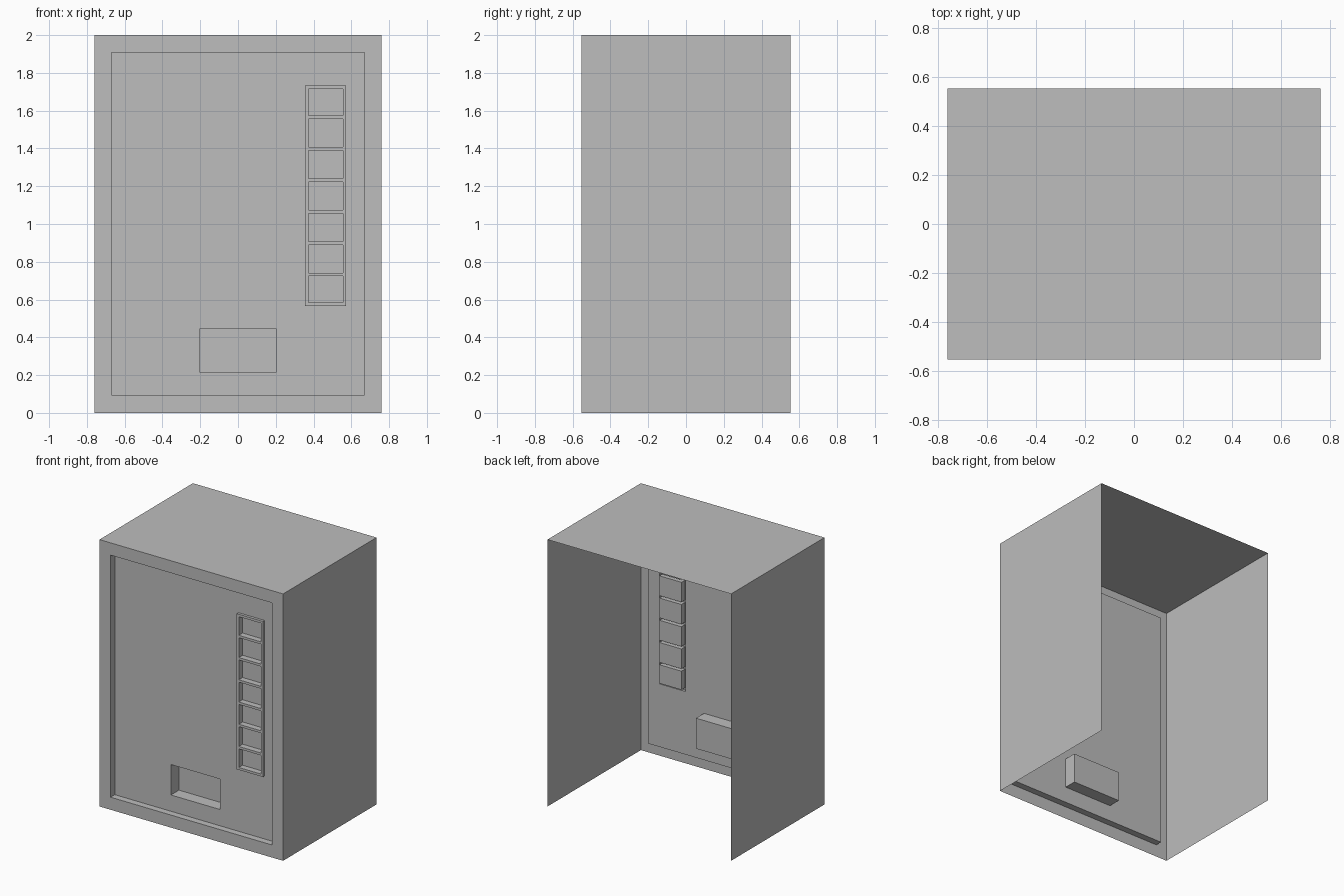
import bpy
import bmesh

default_cube = bpy.data.objects.get("Cube")
if default_cube:
    bpy.data.objects.remove(default_cube, do_unlink=True)

grey = bpy.data.materials.new("cabinet_grey")
grey.use_nodes = True
grey.diffuse_color = (0.51, 0.51, 0.51, 1)
grey.node_tree.nodes["Principled BSDF"].inputs["Base Color"].default_value = (0.51, 0.51, 0.51, 1)

# Depth planes, front to back
FRONT, BACK = -0.553, 0.553
PANEL = -0.503
BUTTON_FRONT, BUTTON_BACK = -0.523, -0.478
CHUTE_BACK = -0.408

# Rectangles as (x0, x1, z0, z1)
BODY = (-0.761, 0.761, 0, 2)
RECESS = (-0.669, 0.669, 0.094, 1.908)
CHUTE = (-0.204, 0.203, 0.216, 0.444)
BUTTONS = (0.355, 0.573, 0.566, 1.732)


def corners(rect):
    x0, x1, z0, z1 = rect
    return [(x0, z0), (x1, z0), (x1, z1), (x0, z1)]


def quad(bm, points):
    bm.faces.new([bm.verts.new(p) for p in points])


def walls(bm, rect, y_start, y_end, skip=()):
    """Sweep the outline of a rectangle along y."""
    c = corners(rect)
    for i in range(4):
        if i not in skip:
            (ax, az), (bx, bz) = c[i], c[(i + 1) % 4]
            quad(bm, [(ax, y_start, az), (bx, y_start, bz),
                      (bx, y_end, bz), (ax, y_end, az)])


def sheet(bm, rect, y, holes=()):
    """Front-facing flat sheet with rectangular holes."""
    xs = sorted({v for r in (rect, *holes) for v in r[:2]})
    zs = sorted({v for r in (rect, *holes) for v in r[2:]})
    for x0, x1 in zip(xs, xs[1:]):
        for z0, z1 in zip(zs, zs[1:]):
            cx, cz = (x0 + x1) / 2, (z0 + z1) / 2
            if not any(h[0] < cx < h[1] and h[2] < cz < h[3] for h in holes):
                quad(bm, [(x, y, z) for x, z in corners((x0, x1, z0, z1))])


def finish(name, bm):
    bmesh.ops.remove_doubles(bm, verts=bm.verts, dist=0.0001)
    mesh = bpy.data.meshes.new(name)
    bm.to_mesh(mesh)
    bm.free()
    mesh.materials.append(grey)
    bpy.context.collection.objects.link(bpy.data.objects.new(name, mesh))


# Cabinet: sides and top, open at the back and bottom
bm = bmesh.new()
walls(bm, BODY, BACK, FRONT, skip=(0,))
finish("cabinet_shell", bm)

# Front rim with the step back to the panel
bm = bmesh.new()
sheet(bm, BODY, FRONT, [RECESS])
walls(bm, RECESS, FRONT, PANEL)
finish("front_rim", bm)

# Recessed panel
bm = bmesh.new()
sheet(bm, RECESS, PANEL, [CHUTE, BUTTONS])
finish("front_panel", bm)

# Dispensing chute
bm = bmesh.new()
walls(bm, CHUTE, PANEL, CHUTE_BACK)
sheet(bm, CHUTE, CHUTE_BACK)
finish("dispensing_chute", bm)

# Raised button frame with a column of evenly spaced pockets
COUNT, GAP, BORDER = 7, 0.009, 0.018
x0, x1, z0, z1 = BUTTONS
pitch = (z1 - z0) / COUNT
pockets = []
for i in range(COUNT):
    low, high = z0 + i * pitch, z0 + (i + 1) * pitch
    pockets.append((x0 + BORDER, x1 - BORDER,
                    max(low + GAP, z0 + BORDER), min(high - GAP, z1 - BORDER)))

bm = bmesh.new()
walls(bm, BUTTONS, PANEL, BUTTON_FRONT)
sheet(bm, BUTTONS, BUTTON_FRONT, pockets)
finish("button_frame", bm)

bm = bmesh.new()
for pocket in pockets:
    walls(bm, pocket, BUTTON_FRONT, BUTTON_BACK)
    sheet(bm, pocket, BUTTON_BACK)
finish("button_pockets", bm)
